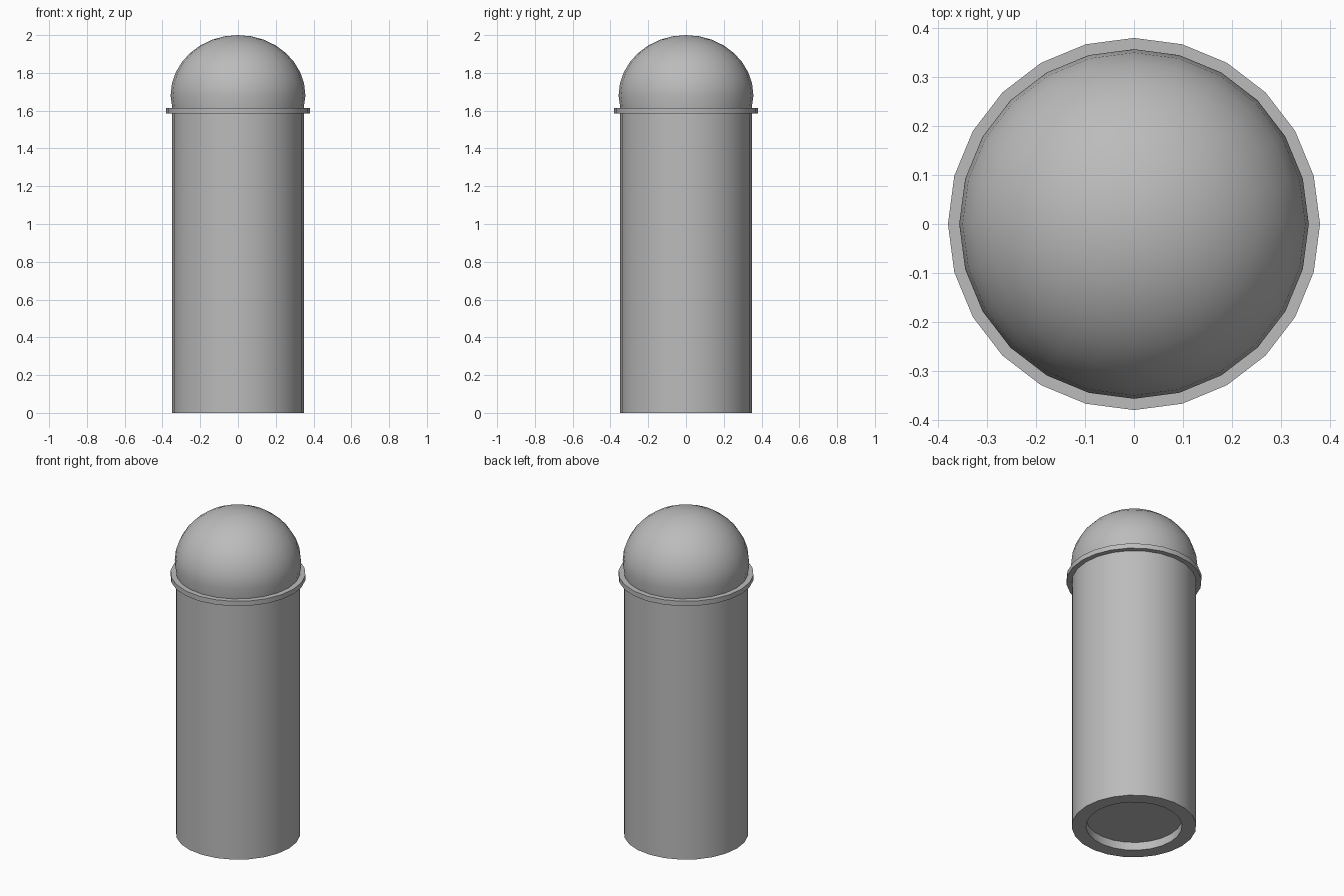
import bpy
import bmesh
from math import radians, sin, cos, pi

if "Cube" in bpy.data.objects:
    bpy.data.objects.remove(bpy.data.objects["Cube"])

SIDES = 24

# Single plain grey finish
grey = bpy.data.materials.new("plain grey")
grey.use_nodes = True
colour = (0.5, 0.5, 0.5, 1)
grey.diffuse_color = colour
grey.node_tree.nodes["Principled BSDF"].inputs["Base Color"].default_value = colour


def turned(name, profile, angle=30):
    """Spin a (radius, height) profile about z."""
    mesh = bpy.data.meshes.new(name)
    bm = bmesh.new()
    verts = [bm.verts.new((r, 0, z)) for r, z in profile]
    edges = [bm.edges.new(pair) for pair in zip(verts, verts[1:])]
    bmesh.ops.spin(bm, geom=verts + edges, cent=(0, 0, 0), axis=(0, 0, 1),
                   angle=2 * pi, steps=SIDES, use_duplicate=False)
    bmesh.ops.remove_doubles(bm, verts=bm.verts, dist=0.0001)
    bmesh.ops.recalc_face_normals(bm, faces=bm.faces)
    bm.to_mesh(mesh)
    bm.free()
    mesh.materials.append(grey)
    obj = bpy.data.objects.new(name, mesh)
    bpy.context.collection.objects.link(obj)
    bpy.ops.object.select_all(action="DESELECT")
    obj.select_set(True)
    bpy.context.view_layer.objects.active = obj
    bpy.ops.object.shade_smooth_by_angle(angle=radians(angle))
    return obj


# Post with a shallow round recess under its base
turned("post", [(0, 0.05), (0.27, 0.05), (0.27, 0), (0.35, 0), (0.35, 1.6), (0, 1.6)])

# Thin projecting collar
turned("collar", [(0, 1.585), (0.38, 1.585), (0.38, 1.615), (0, 1.615)])

# Rounded cap, drawn in slightly where it meets the collar
RADIUS, CENTRE, HEIGHT = 0.357, 1.68, 0.32
RINGS = 8
dome = [(0, 1.6), (0.346, 1.6)]
for i in range(RINGS + 1):
    a = i * pi / 2 / RINGS
    dome.append((RADIUS * cos(a) if i < RINGS else 0, CENTRE + HEIGHT * sin(a)))
turned("dome", dome)
